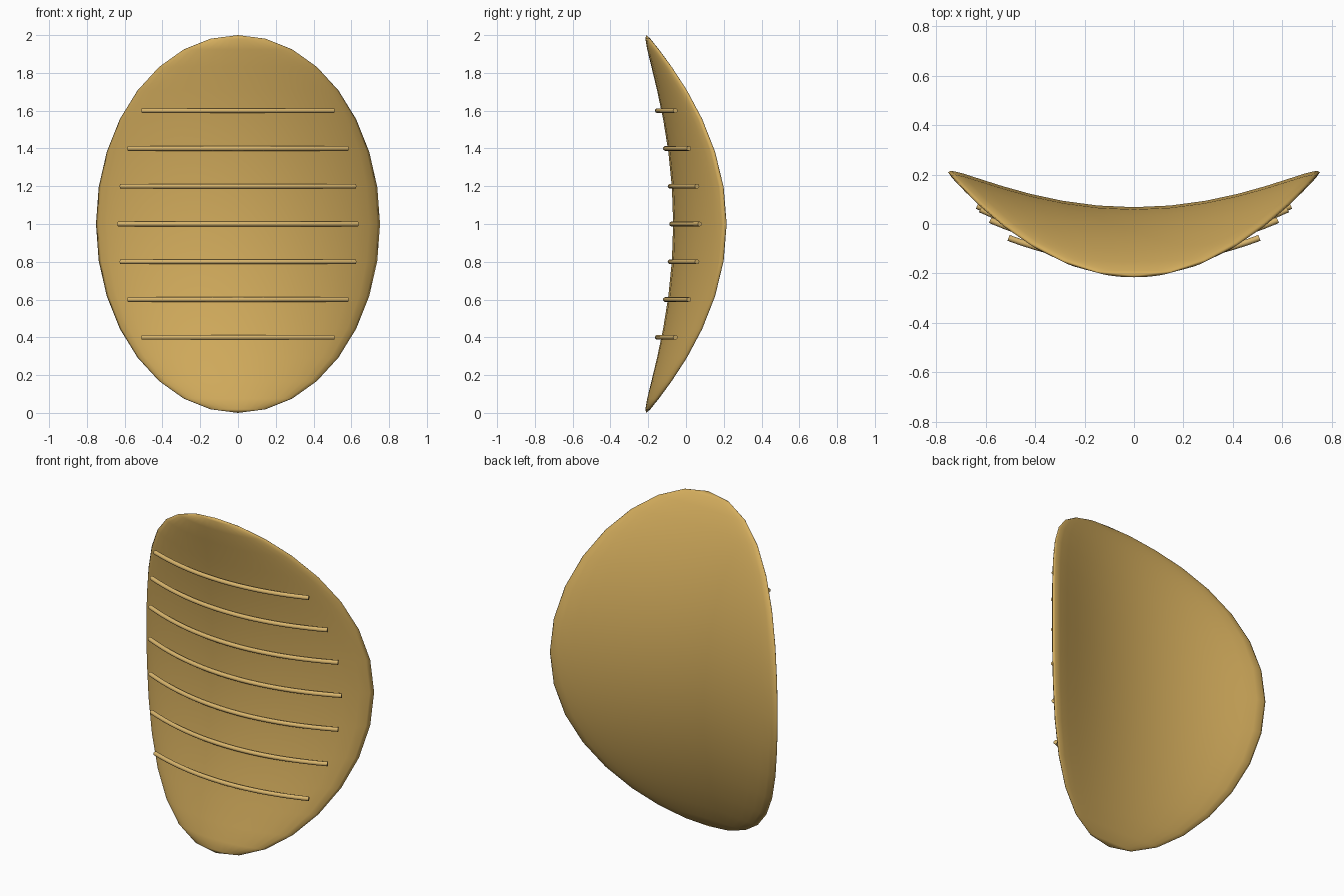
import bpy, bmesh, math

if "Cube" in bpy.data.objects:
    bpy.data.objects.remove(bpy.data.objects["Cube"])

HALF_W, HALF_H, BULGE, BEND = 0.752, 1.0, 0.068, 0.21


def saddle(x, z):
    """Depth of the saddle-shaped mid surface (z measured from the middle)."""
    return BEND * ((x / HALF_W) ** 2 - (z / HALF_H) ** 2)


def material(name, rgb):
    mat = bpy.data.materials.new(name)
    mat.diffuse_color = (*rgb, 1)
    mat.use_nodes = True
    mat.node_tree.nodes["Principled BSDF"].inputs["Base Color"].default_value = mat.diffuse_color
    return mat


def add_object(name, bm, mat):
    bmesh.ops.recalc_face_normals(bm, faces=bm.faces)
    mesh = bpy.data.meshes.new(name)
    bm.to_mesh(mesh)
    bm.free()
    mesh.materials.append(mat)
    obj = bpy.data.objects.new(name, mesh)
    bpy.context.collection.objects.link(obj)
    bpy.ops.object.select_all(action='DESELECT')
    obj.select_set(True)
    bpy.context.view_layer.objects.active = obj
    bpy.ops.object.shade_smooth_by_angle(angle=math.radians(60))
    return obj


golden = material("golden", (0.66, 0.42, 0.11))
pale_golden = material("pale golden", (0.69, 0.46, 0.15))

# Shell: a flattened oval ball bent into a saddle
bm = bmesh.new()
bmesh.ops.create_uvsphere(bm, u_segments=32, v_segments=16, radius=1)
for v in bm.verts:
    x, z = v.co.x * HALF_W, v.co.z * HALF_H
    v.co = (x, v.co.y * BULGE + saddle(x, z), z + 1)
shell = add_object("curved_shell", bm, golden)
for poly in shell.data.polygons:
    poly.use_smooth = True
sharp = shell.data.attributes.get("sharp_edge")
if sharp:
    shell.data.attributes.remove(sharp)

# Ridges: thin round rods that follow the bend across the front
RADIUS, SIDES, STEPS = 0.0125, 12, 20
for i in range(-3, 4):
    z = i * 0.2
    half = 0.634 * math.sqrt(1 - z * z)
    bm = bmesh.new()
    rings = []
    for s in range(STEPS + 1):
        x = half * (2 * s / STEPS - 1)
        y = saddle(x, z) - 0.076
        tilt = math.atan(2 * BEND * x / HALF_W ** 2)
        ring = []
        for k in range(SIDES):
            a = 2 * math.pi * k / SIDES
            out = RADIUS * math.cos(a)
            ring.append(bm.verts.new((x - out * math.sin(tilt),
                                      y + out * math.cos(tilt),
                                      z + 1 + RADIUS * math.sin(a))))
        rings.append(ring)
    for r0, r1 in zip(rings, rings[1:]):
        for k in range(SIDES):
            n = (k + 1) % SIDES
            bm.faces.new((r0[k], r0[n], r1[n], r1[k]))
    bm.faces.new(rings[0])
    bm.faces.new(rings[-1])
    add_object(f"ridge_{i + 4}", bm, pale_golden)
